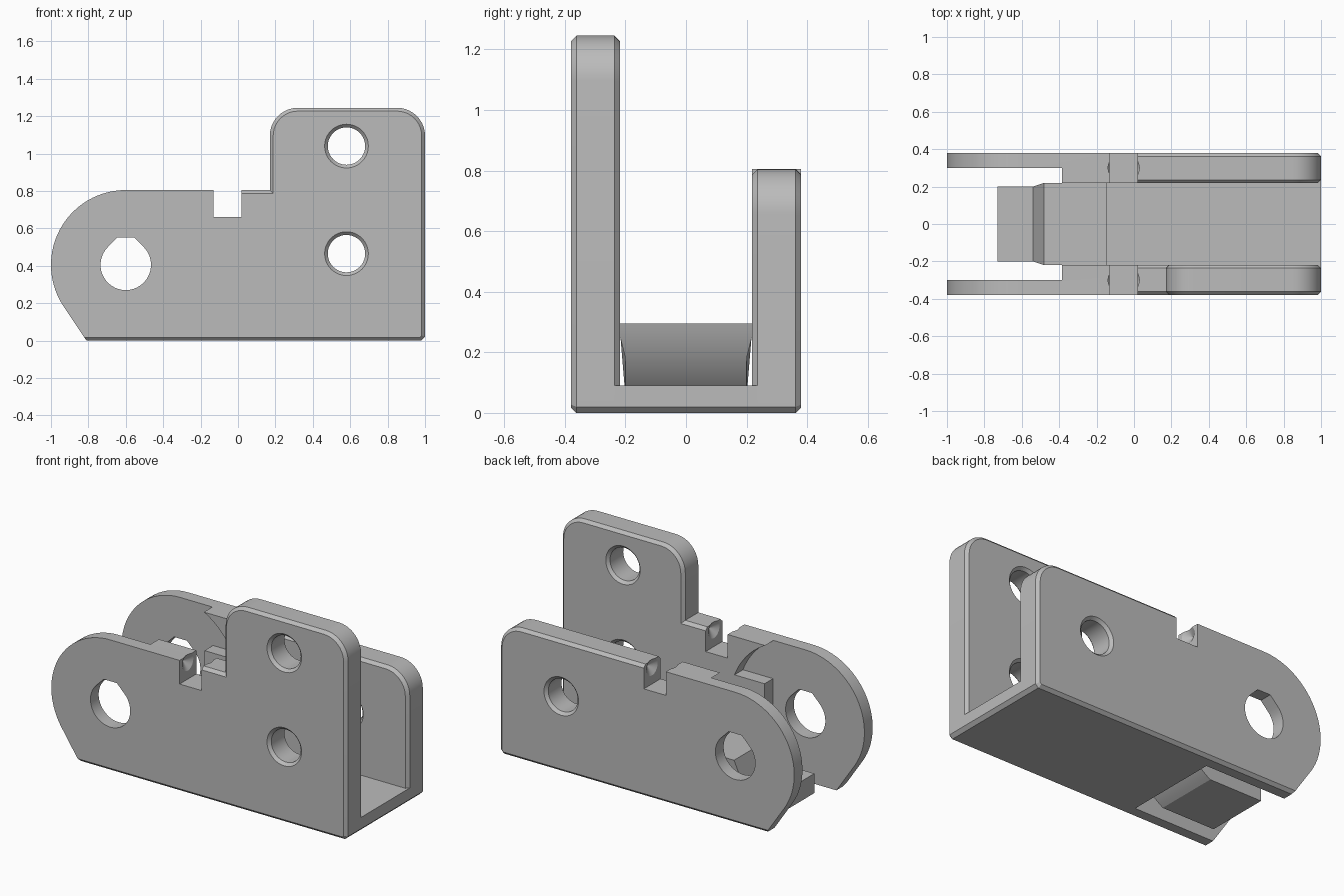
import bpy, bmesh, math
from mathutils import Vector

cube = bpy.data.objects.get("Cube")
if cube:
    bpy.data.objects.remove(cube, do_unlink=True)

# Single grey material
grey = bpy.data.materials.new("plain grey")
grey.use_nodes = True
color = (0.5, 0.5, 0.5, 1)
grey.diffuse_color = color
grey.node_tree.nodes["Principled BSDF"].inputs["Base Color"].default_value = color

PIVOT = (-0.6, 0.405)
INNER, OUTER = 0.218, 0.38
parts = []


def finish(bm, name):
    bmesh.ops.recalc_face_normals(bm, faces=bm.faces)
    mesh = bpy.data.meshes.new(name)
    bm.to_mesh(mesh)
    bm.free()
    mesh.materials.append(grey)
    obj = bpy.data.objects.new(name, mesh)
    bpy.context.scene.collection.objects.link(obj)
    return obj


def arc(center, r, start, end, n):
    angles = [math.radians(start + (end - start) * i / n) for i in range(n + 1)]
    return [(center[0] + r * math.cos(a), center[1] + r * math.sin(a)) for a in angles]


def prism(points, y0, y1):
    """Extrude an x-z outline along y."""
    bm = bmesh.new()
    face = bm.faces.new([bm.verts.new((x, y0, z)) for x, z in points])
    new = bmesh.ops.extrude_face_region(bm, geom=[face])["geom"]
    bmesh.ops.translate(bm, vec=(0, y1 - y0, 0),
                        verts=[v for v in new if isinstance(v, bmesh.types.BMVert)])
    return bm


def lathe(stations, axis, origin, n=40):
    """Solid of revolution along x or y from (distance, radius) stations."""
    bm = bmesh.new()
    rings = []
    for d, r in stations:
        ring = []
        for i in range(n):
            a = math.tau * i / n
            u, w = r * math.cos(a), r * math.sin(a)
            p = (u, d, w) if axis == "y" else (d, u, w)
            ring.append(bm.verts.new(Vector(origin) + Vector(p)))
        rings.append(ring)
    for a, b in zip(rings, rings[1:]):
        for i in range(n):
            j = (i + 1) % n
            bm.faces.new((a[i], a[j], b[j], b[i]))
    bm.faces.new(rings[0])
    bm.faces.new(rings[-1])
    return bm


def cut(obj, shapes):
    """Subtract each shape and discard the cutter."""
    for shape in shapes:
        cutter = finish(shape, "cutter")
        cutter.hide_render = True
        mod = obj.modifiers.new("cut", "BOOLEAN")
        mod.operation, mod.solver, mod.object = "DIFFERENCE", "EXACT", cutter
        bpy.context.view_layer.update()
        graph = bpy.context.evaluated_depsgraph_get()
        mesh = bpy.data.meshes.new_from_object(obj.evaluated_get(graph))
        obj.modifiers.clear()
        obj.data = mesh
        bpy.data.objects.remove(cutter, do_unlink=True)


def side_wall(name, s, upper, hole_heights):
    outline = [(-0.81, 0), (0.98, 0), (1, 0.02)] + upper
    outline += [(0.02, 0.805), (0.02, 0.66), (-0.13, 0.66), (-0.13, 0.805)]
    outline += arc(PIVOT, 0.4, 90, 213, 28)
    bm = prism(outline, s * INNER, s * OUTER)
    # Chamfer the rear rims and the outer bottom edge
    rims = []
    for e in bm.edges:
        a, b = (v.co for v in e.verts)
        mid = (a + b) / 2
        if abs(a.y - b.y) > 0.01:
            continue
        outside = abs(mid.y) > 0.3
        if (mid.x > 0.03 and mid.z > 0.015) or (outside and mid.z < 0.015):
            rims.append(e)
        elif outside and mid.x > 0.9:
            rims.append(e)
    bmesh.ops.bevel(bm, geom=rims, offset=0.018, segments=1, affect="EDGES",
                    clamp_overlap=False)
    wall = finish(bm, name)

    # Pivot hole with a flat-topped teardrop outline
    teardrop = arc(PIVOT, 0.135, 135, 405, 32)
    top = PIVOT[1] + 0.147
    teardrop += [(PIVOT[0] + 0.044, top), (PIVOT[0] - 0.044, top)]
    shapes = [prism(teardrop, s * 0.1, s * 0.5)]
    # Inner swing recess and the slot beneath it
    shapes.append(lathe([(s * 0.1, 0.455), (s * 0.3, 0.455)], "y", (PIVOT[0], 0, PIVOT[1]), 80))
    slot = [(-1.1, -0.1), (-0.3, -0.1), (-0.26, 0), (-0.175, 0.09), (-0.16, 0.2), (-1.1, 0.2)]
    shapes.append(prism(slot, s * 0.1, s * 0.3))
    # Countersunk bolt holes
    steps = [(0.21, 0.125), (INNER, 0.117), (0.235, 0.1),
             (0.363, 0.1), (OUTER, 0.117), (0.388, 0.125)]
    for z in hole_heights:
        shapes.append(lathe([(s * d, r) for d, r in steps], "y", (0.58, 0, z)))
    # Conical sockets in both notch cheeks
    shapes.append(lathe([(-0.162, 0.004), (-0.13, 0.053), (0.02, 0.053), (0.052, 0.004)],
                        "x", (0, s * 0.3, 0.765), 24))
    cut(wall, shapes)
    parts.append(wall)


# Side walls
side_wall("front_wall", -1,
          arc((0.85, 1.095), 0.15, 0, 90, 10) + arc((0.32, 1.095), 0.15, 90, 180, 10)
          + [(0.17, 0.805)], (0.465, 1.04))
side_wall("back_wall", 1, arc((0.85, 0.655), 0.15, 0, 90, 10), (0.465,))

# Floor joining the walls
floor = [(-0.26, 0), (0.98, 0), (1, 0.02), (1, 0.09), (-0.175, 0.09)]
parts.append(finish(prism(floor, -0.3, 0.3), "floor"))

# Stop blocks inside the swing recess
for side, s in (("front", -1), ("back", 1)):
    block = [(-0.38, 0.24), (-0.15, 0.24), (-0.15, 0.57), (-0.38, 0.57)]
    parts.append(finish(prism(block, s * INNER, s * 0.31), side + "_stop"))

# Hooked tongue, wider along its upper edge
tongue = [(-0.73, 0), (-0.73, 0.12), (-0.54, 0.12), (-0.48, 0.295)]
tongue += arc(PIVOT, 0.465, -13.7, -60.5, 16)
bm = prism(tongue, -0.2, 0.2)
for v in bm.verts:
    v.co.y *= 1 + 0.1 * min(1, max(0, (v.co.z - 0.18) / 0.08))
bmesh.ops.triangulate(bm, faces=[f for f in bm.faces if len(f.verts) > 4])
parts.append(finish(bm, "tongue"))

# Smooth the curved surfaces, keep the edges crisp
bpy.ops.object.select_all(action="DESELECT")
for obj in parts:
    obj.select_set(True)
bpy.context.view_layer.objects.active = parts[0]
bpy.ops.object.shade_smooth_by_angle(angle=math.radians(25))
